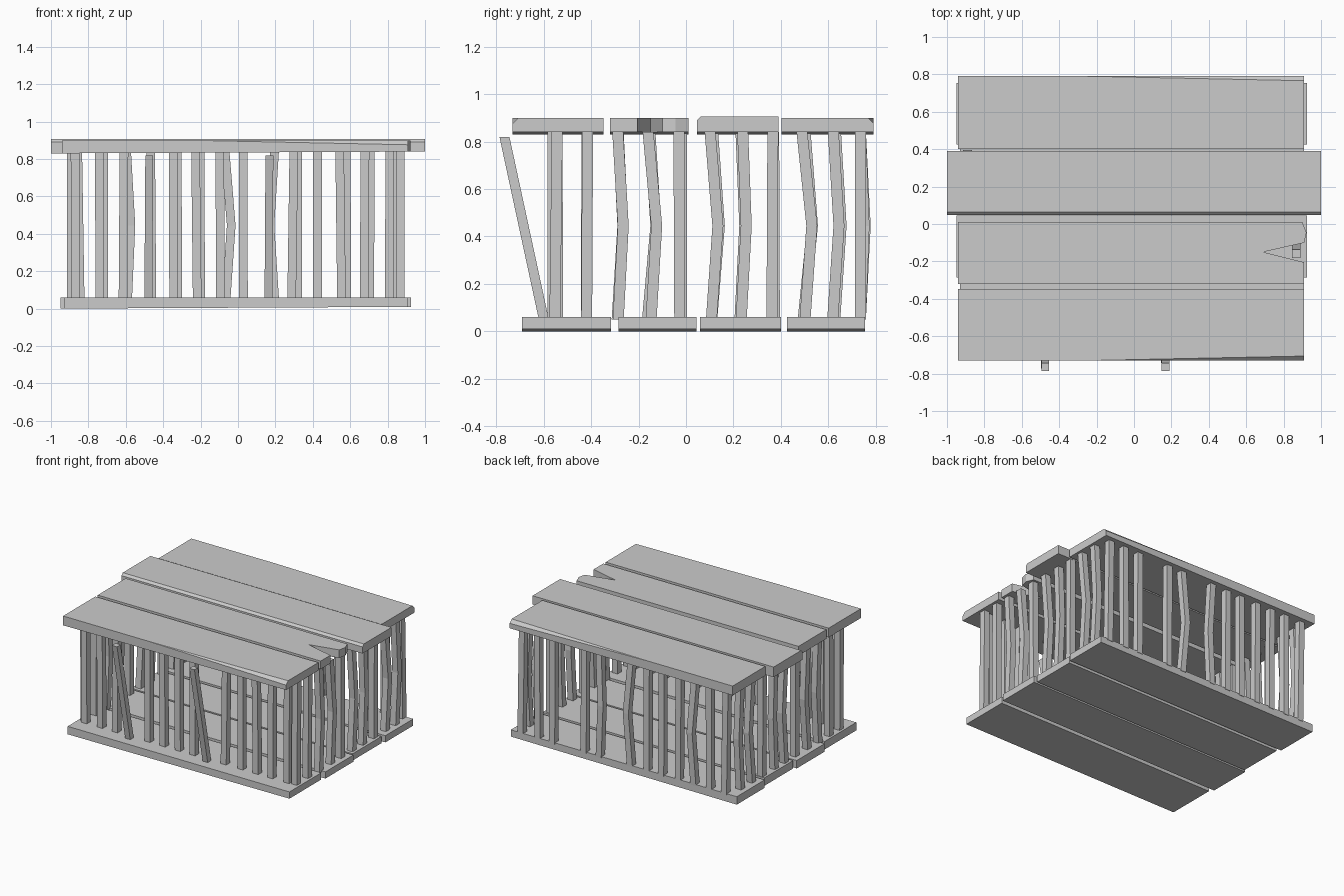
import bpy, bmesh, random
from mathutils import Vector

random.seed(4)
cube = bpy.data.objects.get("Cube")
if cube:
    bpy.data.objects.remove(cube, do_unlink=True)

wood = bpy.data.materials.new("grey_wood")
GREY = (0.6, 0.6, 0.6, 1)
wood.use_nodes = True
wood.diffuse_color = GREY
wood.node_tree.nodes["Principled BSDF"].inputs["Base Color"].default_value = GREY


def loft(name, rings):
    """Solid skinned through rings that have the same number of points."""
    bm = bmesh.new()
    loops = [[bm.verts.new(p) for p in ring] for ring in rings]
    n = len(loops[0])
    for low, high in zip(loops, loops[1:]):
        for i in range(n):
            j = (i + 1) % n
            bm.faces.new((low[i], low[j], high[j], high[i]))
    bm.faces.new(loops[0][::-1])
    bm.faces.new(loops[-1])
    bmesh.ops.remove_doubles(bm, verts=bm.verts, dist=0.0005)
    bmesh.ops.recalc_face_normals(bm, faces=bm.faces)
    mesh = bpy.data.meshes.new(name)
    bm.to_mesh(mesh)
    bm.free()
    mesh.materials.append(wood)
    obj = bpy.data.objects.new(name, mesh)
    bpy.context.collection.objects.link(obj)


def plank(name, outline, z0, z1, rise=0.01):
    """Board from (x, y, chamfer) points; a signed chamfer wears the top edge along y.
    The underside rises a little towards +x."""
    bottom = [(x, y, z0 + rise * (x + 1) / 2) for x, y, c in outline]
    shoulder = [(x, y, z1 - abs(c)) for x, y, c in outline]
    top = [(x, y + c, z1) for x, y, c in outline]
    loft(name, [bottom, shoulder, top])


def slat(name, foot, head, bend=(0, 0), size=0.046):
    """Square bar, optionally bowed at mid height."""
    foot, head = Vector(foot), Vector(head)
    mid = (foot + head) / 2 + Vector((bend[0], bend[1], 0))
    h = size / 2
    corners = [(-h, -h), (h, -h), (h, h), (-h, h)]
    centres = [foot, mid, head] if any(bend) else [foot, head]
    loft(name, [[c + Vector((x, y, 0)) for x, y in corners] for c in centres])


def rect(x0, x1, y0, y1, c=0):
    return [(x0, y0, c), (x1, y0, c), (x1, y1, 0), (x0, y1, 0)]


# Floor boards
floor = [(-0.93, 0.91, -0.69, -0.315), (-0.95, 0.925, -0.285, 0.045),
         (-0.93, 0.91, 0.06, 0.40), (-0.95, 0.925, 0.425, 0.755)]
for i, r in enumerate(floor):
    plank(f"floor_board_{i + 1}", rect(*r), 0.0, 0.06)

# Roof boards: worn front, split, long, worn back
plank("roof_board_front", [(-0.94, -0.73, 0), (-0.25, -0.73, 0), (0.91, -0.73, 0.024),
                           (0.91, -0.348, 0), (-0.94, -0.348, 0)], 0.83, 0.90)
plank("roof_board_split", [(-0.94, -0.32, 0), (0.91, -0.32, 0), (0.91, -0.205, 0),
                           (0.69, -0.15, 0), (0.91, -0.10, 0), (0.922, -0.045, 0),
                           (0.90, 0.01, 0), (-0.94, 0.01, 0)], 0.83, 0.90)
plank("roof_board_long", rect(-1, 1, 0.047, 0.39, 0.016), 0.83, 0.906)
plank("roof_board_back", [(-0.94, 0.402, 0), (0.91, 0.402, 0), (0.91, 0.79, -0.024),
                          (-0.25, 0.79, 0), (-0.94, 0.79, 0)], 0.83, 0.90)

LOW, HIGH = 0.05, 0.84


def jitter():
    return random.uniform(-0.008, 0.008)


# Front bars, two of them fallen forward
for i in range(14):
    x = -0.865 + i * 0.1285
    if i in (3, 8):
        slat(f"front_bar_loose_{i + 1}", (x, -0.60, 0.055), (x + 0.005, -0.765, 0.82), size=0.042)
    else:
        slat(f"front_bar_{i + 1}", (x + jitter(), -0.56, LOW), (x + jitter(), -0.56, HIGH))

# Back bars, two missing and some bowed
for i in range(14):
    if i in (7, 10):
        continue
    x = -0.85 + i * 0.13
    bend = {2: (0.02, 0.02), 6: (0.03, 0.01), 8: (-0.025, 0.015)}.get(i, (0, 0))
    slat(f"back_bar_{i + 1}", (x + jitter(), 0.735, LOW), (x + jitter(), 0.735, HIGH), bend)

# Bars on both ends
bowed = {2: 0.022, 3: 0.03, 5: 0.03, 6: 0.018, 8: 0.035, 9: 0.025}
for side, x in (("left", 0.868), ("right", -0.89)):
    for i in range(10):
        y = -0.545 + i * 0.13
        slat(f"{side}_bar_{i + 1}", (x, y + jitter(), LOW), (x, y + jitter(), HIGH),
             (0, bowed.get(i, 0)))
